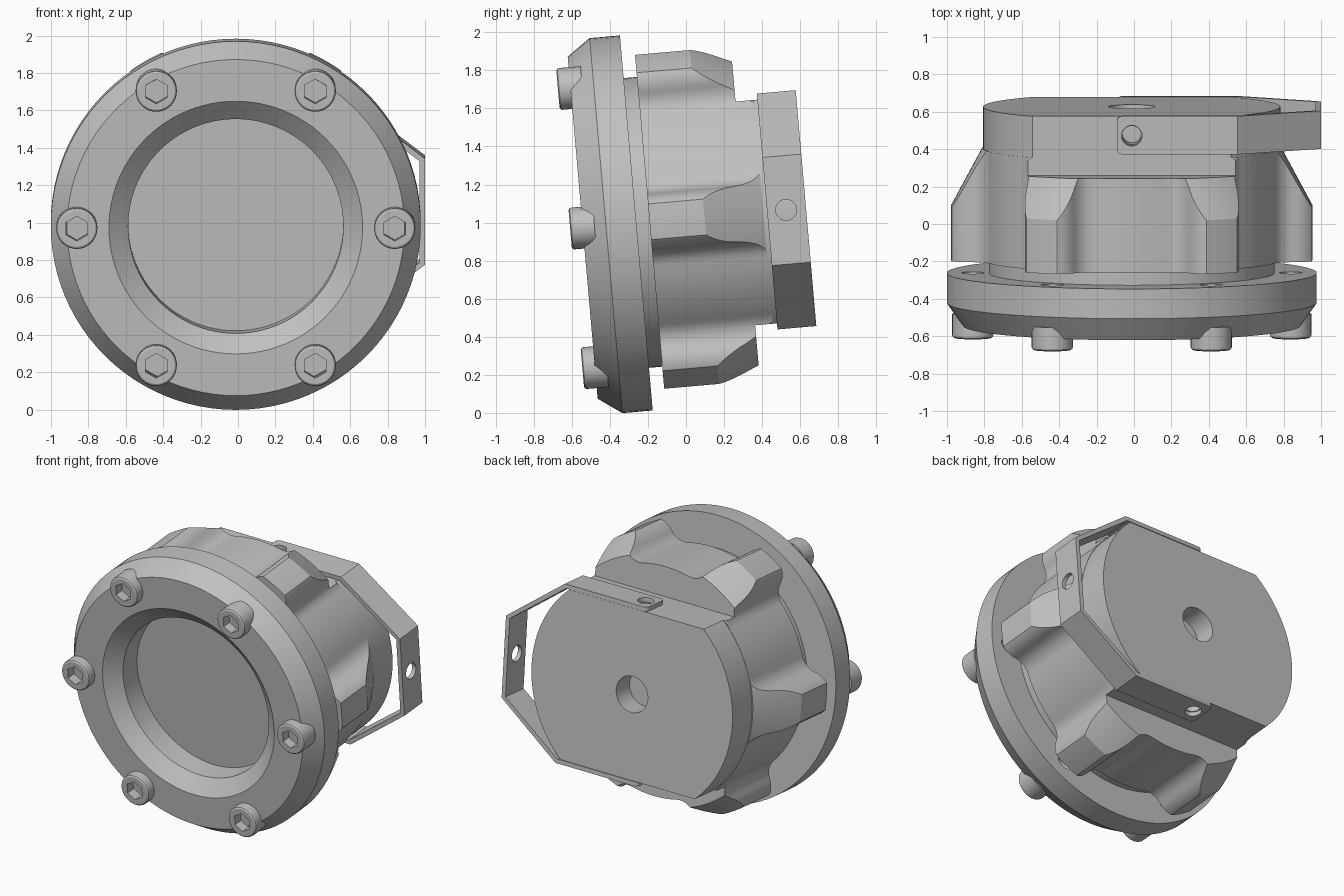
import bpy, bmesh
from math import cos, sin, pi, radians, acos, atan2
from mathutils import Matrix, Vector

cube = bpy.data.objects.get("Cube")
if cube:
    bpy.data.objects.remove(cube, do_unlink=True)

grey = bpy.data.materials.new("cast_grey")
grey.use_nodes = True
grey.diffuse_color = (0.53, 0.53, 0.53, 1)
grey.node_tree.nodes["Principled BSDF"].inputs["Base Color"].default_value = (0.53, 0.53, 0.53, 1)

# Everything is built along y, then tilted as one assembly
TILT = Matrix.Translation((-0.012, -0.261, 0.998)) @ Matrix.Rotation(radians(5), 4, 'X')
BOLT_R = 0.85
ANGLES = [i * pi / 3 for i in range(6)]


def make(name, bm):
    bmesh.ops.remove_doubles(bm, verts=bm.verts, dist=1e-5)
    bmesh.ops.recalc_face_normals(bm, faces=bm.faces)
    mesh = bpy.data.meshes.new(name)
    bm.to_mesh(mesh)
    bm.free()
    mesh.materials.append(grey)
    ob = bpy.data.objects.new(name, mesh)
    bpy.context.collection.objects.link(ob)
    ob.matrix_world = TILT
    return ob


def prism(name, outline, y0, y1):
    """Extrude an (x, z) outline along y."""
    bm = bmesh.new()
    face = bm.faces.new([bm.verts.new((x, y0, z)) for x, z in outline])
    ext = bmesh.ops.extrude_face_region(bm, geom=[face], use_keep_orig=True)
    moved = [v for v in ext["geom"] if isinstance(v, bmesh.types.BMVert)]
    bmesh.ops.translate(bm, verts=moved, vec=(0, y1 - y0, 0))
    return make(name, bm)


def lathe(name, profile, centre=(0, 0), steps=96, phase=0):
    """Turn an (r, y) profile about the y axis."""
    bm = bmesh.new()
    vs = [bm.verts.new((r * cos(phase), y, r * sin(phase))) for r, y in profile]
    edges = [bm.edges.new(p) for p in zip(vs, vs[1:])]
    bmesh.ops.spin(bm, geom=vs + edges, cent=(0, 0, 0), axis=(0, 1, 0),
                   angle=2 * pi, steps=steps)
    bmesh.ops.translate(bm, verts=bm.verts, vec=(centre[0], 0, centre[1]))
    return make(name, bm)


def ring(r, n, cx=0, cz=0):
    return [(cx + r * cos(2 * pi * i / n), cz + r * sin(2 * pi * i / n)) for i in range(n)]


def boolean(ob, cutter, op='DIFFERENCE'):
    mod = ob.modifiers.new("cut", 'BOOLEAN')
    mod.operation, mod.object, mod.solver = op, cutter, 'EXACT'
    bpy.context.view_layer.objects.active = ob
    bpy.ops.object.modifier_apply(modifier=mod.name)
    bpy.data.objects.remove(cutter, do_unlink=True)


def drill(ob, r, start, end, place):
    """Cut a round hole along y, moved into place by a matrix."""
    cutter = prism("drill", ring(r, 32), start, end)
    cutter.data.transform(place)
    boolean(ob, cutter)


def arc(cx, cz, r, a0, a1, n):
    return [(cx + r * cos(a0 + (a1 - a0) * i / n), cz + r * sin(a0 + (a1 - a0) * i / n))
            for i in range(n + 1)]


def lobed_outline(base=0.796, lobe=0.147, fillet=0.12):
    """Circle with six round lobes blended in by fillets."""
    c, far = BOLT_R, base + fillet
    phi = acos((far ** 2 + c ** 2 - (lobe + fillet) ** 2) / (2 * far * c))
    fx, fz = far * cos(phi), -far * sin(phi)
    turn = atan2(-fz, c - fx)
    blend = arc(fx, fz, fillet, pi - phi, turn, 8)
    part = blend + arc(c, 0, lobe, turn - pi, pi - turn, 18)[1:]
    part += [(x, -z) for x, z in reversed(blend[:-1])]
    part += arc(0, 0, base, phi, pi / 3 - phi, 8)[1:-1]
    return [(x * cos(a) - z * sin(a), x * sin(a) + z * cos(a)) for a in ANGLES for x, z in part]


# Front flange with conical window bore, window pane and neck
flange = lathe("flange_and_window", [
    (0, -0.04), (0.575, -0.04), (0.575, -0.198), (0.678, -0.283), (0.902, -0.283),
    (0.989, -0.16), (0.989, 0), (0.764, 0), (0.764, 0.1), (0, 0.1)])

# Six socket head screws and their holes in the flange
screws = []
for i, a in enumerate(ANGLES):
    x, z = BOLT_R * cos(a), BOLT_R * sin(a)
    drill(flange, 0.06, -0.12, 0.05, Matrix.Translation((x, 0, z)))
    screw = lathe(f"screw_{i + 1}", [
        (0, -0.22), (0.11, -0.22), (0.11, -0.335), (0.107, -0.343), (0.098, -0.349), (0, -0.349)],
        (x, z), 40)
    socket = lathe("socket_cutter", [(0, -0.245), (0.066, -0.28), (0.066, -0.5), (0, -0.5)],
                   (x, z), 6, pi / 6)
    boolean(screw, socket)
    screws.append(screw)

# Lobed housing: tapered lobes at the rear, two flats and a rear cable hole
housing = prism("housing", lobed_outline(), 0.07, 0.95)
envelope = lathe("envelope", [
    (0, 0), (0.967, 0), (0.967, 0.36), (0.80, 0.67), (0.794, 0.67),
    (0.794, 0.892), (0, 0.892)], steps=128)
boolean(housing, envelope, 'INTERSECT')
for s in (1, -1):
    flat = [(-1.2, s * 0.59), (1.2, s * 0.59), (1.2, s * 1.2), (-1.2, s * 1.2)]
    boolean(housing, prism("flat_cutter", flat, 0.575, 1.2))
boolean(housing, prism("cable_cutter", ring(0.125, 48), 0.74, 1.2))

# Bent strap bracket on the model's left side
outer = [(-0.08, 0.622), (0.566, 0.622), (1.012, 0.285)]
inner = [(-0.08, 0.592), (0.554, 0.592), (0.982, 0.272)]
outline = outer + [(x, -z) for x, z in reversed(outer)]
outline += [(x, -z) for x, z in inner] + inner[::-1]
bracket = prism("bracket", outline, 0.69, 0.895)
bm = bmesh.new()
bm.from_mesh(bracket.data)
ends = [e for e in bm.edges if all(v.co.x < 0 for v in e.verts)
        and abs(e.verts[0].co.y - e.verts[1].co.y) < 0.001
        and abs(e.verts[0].co.z - e.verts[1].co.z) < 0.1]
bmesh.ops.bevel(bm, geom=ends, offset=0.03, segments=5, profile=0.5, affect='EDGES')
bm.to_mesh(bracket.data)
bm.free()

# Bracket holes: pivot holes through both arms into the housing, one in the outer plate
upright = Matrix.Translation(Vector((0, 0.79, 0))) @ Matrix.Rotation(pi / 2, 4, 'X')
sideways = Matrix.Translation(Vector((1.0, 0.79, 0))) @ Matrix.Rotation(-pi / 2, 4, 'Z')
drill(bracket, 0.055, -0.8, 0.8, upright)
drill(bracket, 0.055, -0.2, 0.2, sideways)
for s in (1, -1):
    drill(housing, 0.05, s * 0.47, s * 0.8, upright)

# Smooth round surfaces, keep machined edges crisp
bpy.ops.object.select_all(action='DESELECT')
for ob in [flange, housing, bracket] + screws:
    ob.select_set(True)
bpy.context.view_layer.objects.active = housing
bpy.ops.object.shade_smooth_by_angle(angle=radians(20))
